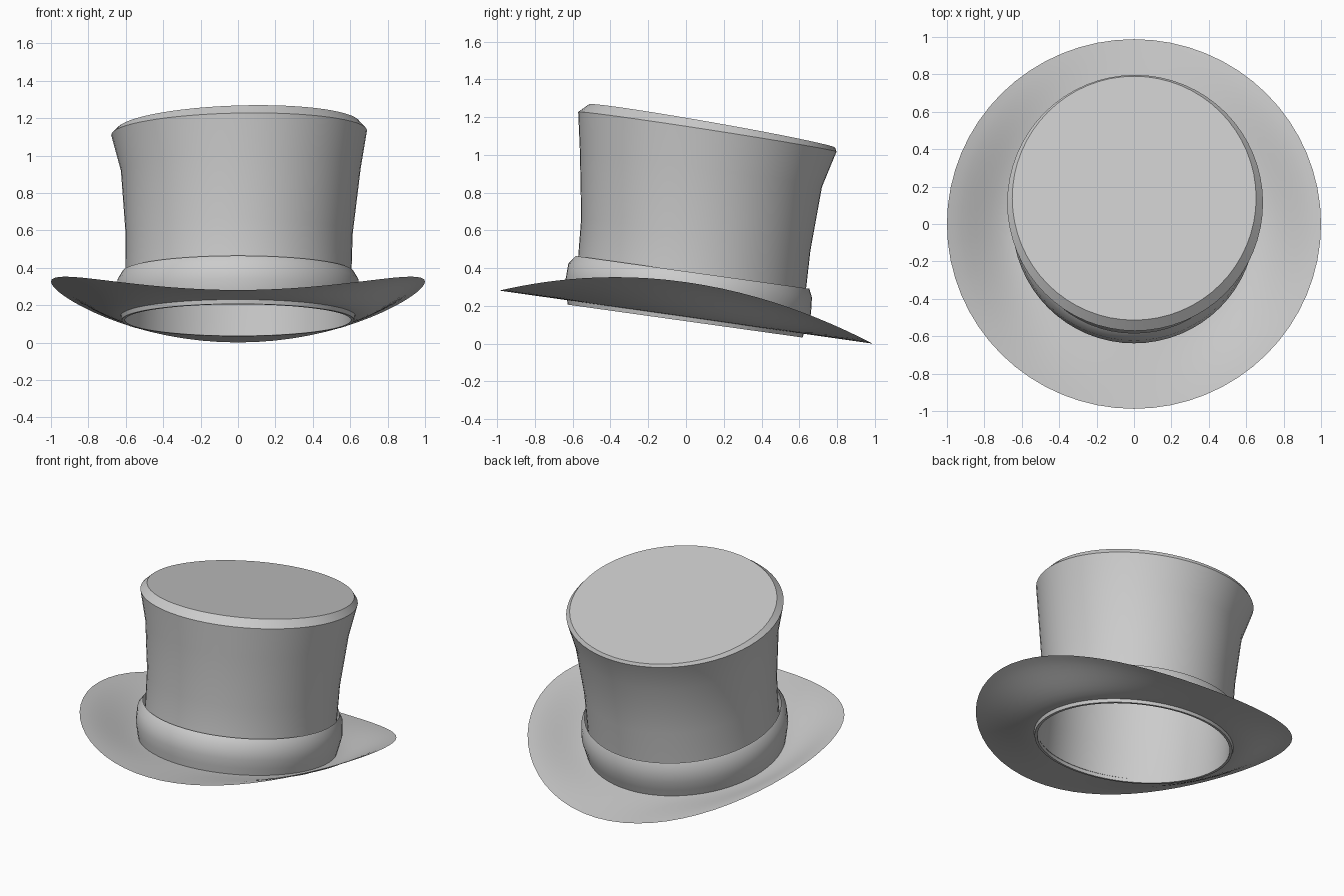
import bpy, bmesh, math

if "Cube" in bpy.data.objects:
    bpy.data.objects.remove(bpy.data.objects["Cube"])

N = 64


def finish(bm, name, angle=30):
    mesh = bpy.data.meshes.new(name)
    bm.to_mesh(mesh)
    bm.free()
    obj = bpy.data.objects.new(name, mesh)
    bpy.context.collection.objects.link(obj)
    bpy.ops.object.select_all(action='DESELECT')
    obj.select_set(True)
    bpy.context.view_layer.objects.active = obj
    bpy.ops.object.shade_smooth_by_angle(angle=math.radians(angle))
    return obj


def loft(rings, cap=False):
    """Join rings of points into a surface."""
    bm = bmesh.new()
    loops = [[bm.verts.new(p) for p in ring] for ring in rings]
    for a, b in zip(loops, loops[1:]):
        for i in range(N):
            j = (i + 1) % N
            bm.faces.new((a[i], a[j], b[j], b[i]))
    if cap:
        bm.faces.new(loops[-1])
    return bm


def tilted_ring(cx, cy, cz, r, slope_y=0.14, slope_x=0.0):
    """Circle in plan, leaning back and slightly sideways."""
    pts = []
    for i in range(N):
        t = 2 * math.pi * i / N
        dx, dy = r * math.cos(t), r * math.sin(t)
        pts.append((cx + dx, cy + dy, cz - slope_y * dy + slope_x * dx))
    return pts


def brim_ring(s):
    """Brim circle: s = 0 at the hole (flat), s = 1 at the curled outer edge."""
    r = 0.61 + 0.39 * s
    curl = 0.185 * s * s * (2.2 - 1.2 * s)
    pts = []
    for i in range(N):
        t = 2 * math.pi * i / N
        x, y = r * math.cos(t), 0.988 * r * math.sin(t)
        pts.append((x, y, 0.141 - 0.142 * y + curl * math.cos(t) ** 2))
    return pts


# Crown: hollow flared wall with bevelled edge and flat slanted top
finish(loft([
    tilted_ring(0, -0.005, 0.12, 0.605),
    tilted_ring(0.003, 0.03, 0.35, 0.603),
    tilted_ring(0.006, 0.052, 0.58, 0.607, 0.142),
    tilted_ring(0.015, 0.079, 0.925, 0.641, 0.148, 0.01),
    tilted_ring(0.006, 0.113, 1.122, 0.684, 0.154, 0.018),
    tilted_ring(0.001, 0.138, 1.153, 0.652, 0.176, 0.03),
], cap=True), "crown")

# Hat band: rounded collar around the foot of the crown
finish(loft([
    tilted_ring(0, -0.005, 0.12, 0.605),
    tilted_ring(0, -0.005, 0.12, 0.622),
    tilted_ring(0, 0.003, 0.19, 0.638),
    tilted_ring(0, 0.012, 0.25, 0.65),
    tilted_ring(0, 0.022, 0.335, 0.645),
    tilted_ring(0, 0.035, 0.378, 0.618),
]), "hat_band", 50)

# Brim: thin sheet curled up at the sides
finish(loft([brim_ring(1 - k / 10) for k in range(11)]), "brim")
